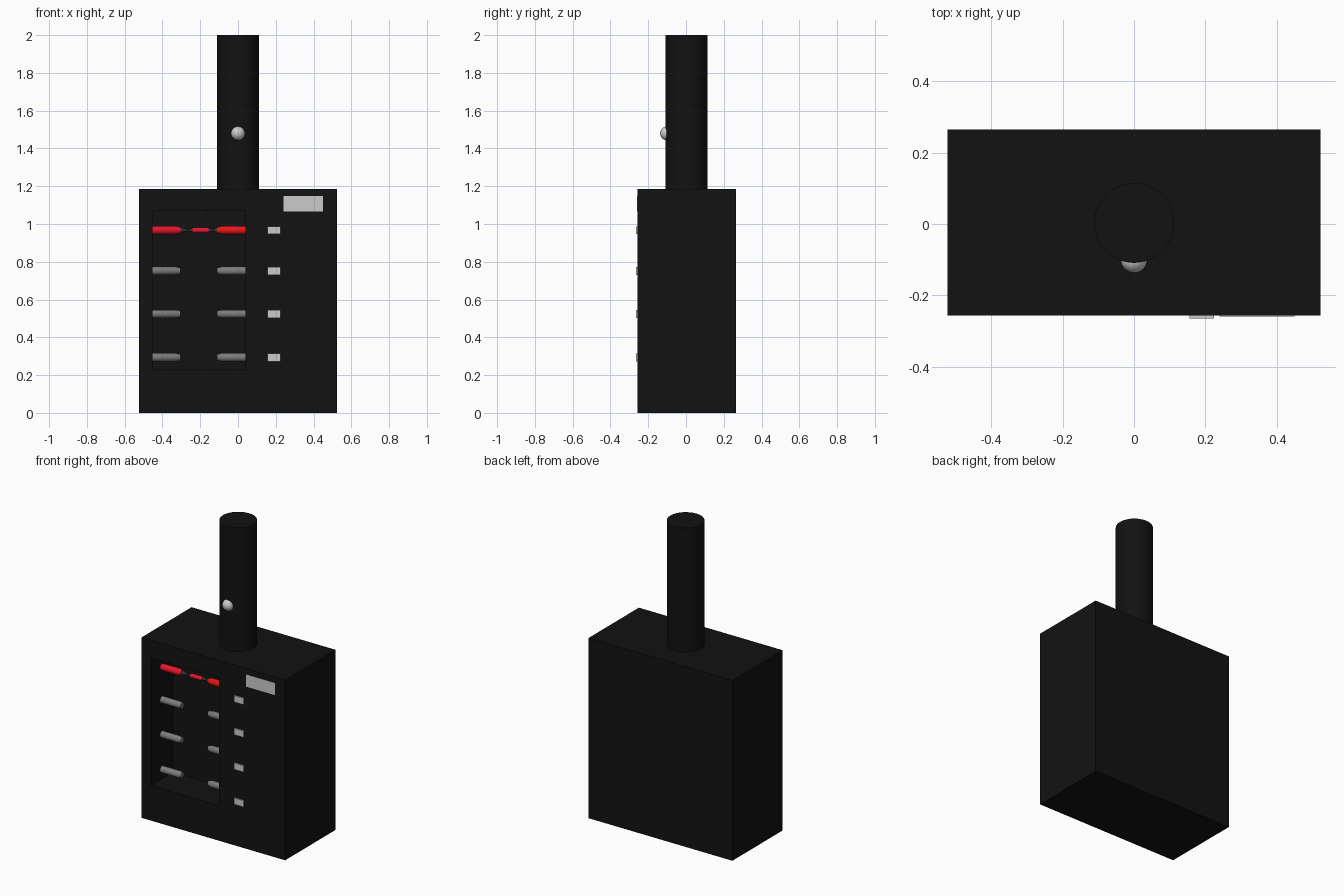
import bpy, bmesh
from math import cos, sin, tau

if "Cube" in bpy.data.objects:
    bpy.data.objects.remove(bpy.data.objects["Cube"])


def material(name, rgb):
    m = bpy.data.materials.new(name)
    m.diffuse_color = (*rgb, 1)
    m.use_nodes = True
    m.node_tree.nodes["Principled BSDF"].inputs["Base Color"].default_value = m.diffuse_color
    return m


BLACK = material("black_casing", (0.006, 0.006, 0.006))
CRIMSON = material("crimson_plastic", (0.8, 0.008, 0.025))
RED = material("red_plastic", (0.8, 0.008, 0.008))
METAL = material("grey_metal", (0.2, 0.2, 0.2))
DARK = material("dark_wire", (0.04, 0.04, 0.04))


def box(name, x0, x1, y0, y1, z0, z1, mat=None):
    bpy.ops.mesh.primitive_cube_add(
        size=1, location=((x0 + x1) / 2, (y0 + y1) / 2, (z0 + z1) / 2))
    ob = bpy.context.object
    ob.name = name
    ob.scale = (x1 - x0, y1 - y0, z1 - z0)
    bpy.ops.object.transform_apply(location=False, rotation=False, scale=True)
    if mat:
        ob.data.materials.append(mat)
    return ob


def smooth(ob):
    bpy.ops.object.select_all(action='DESELECT')
    bpy.context.view_layer.objects.active = ob
    ob.select_set(True)
    bpy.ops.object.shade_smooth_by_angle(angle=0.6)


def lathe_x(name, profile, y, z, mat, n=24):
    """Turn (x, radius) pairs around an axis parallel to x."""
    bm = bmesh.new()
    rings = [[bm.verts.new((x, y + r * cos(tau * i / n), z + r * sin(tau * i / n)))
              for i in range(n)] for x, r in profile]
    for a, b in zip(rings, rings[1:]):
        for i in range(n):
            j = (i + 1) % n
            bm.faces.new((a[i], a[j], b[j], b[i]))
    bm.faces.new(rings[0])
    bm.faces.new(rings[-1])
    bmesh.ops.recalc_face_normals(bm, faces=bm.faces)
    me = bpy.data.meshes.new(name)
    bm.to_mesh(me)
    bm.free()
    ob = bpy.data.objects.new(name, me)
    bpy.context.collection.objects.link(ob)
    me.materials.append(mat)
    smooth(ob)
    return ob


FRONT = -0.257
AXIS_Y = FRONT + 0.115

# Casing with an open bay in its front
casing = box("casing", -0.523, 0.523, FRONT, 0.265, 0, 1.185, BLACK)
cutter = box("bay_cutter", -0.453, 0.04, FRONT - 0.1, FRONT + 0.23, 0.23, 1.07, BLACK)
cutter.hide_render = True
cut = casing.modifiers.new("bay", 'BOOLEAN')
cut.object = cutter
cut.operation = 'DIFFERENCE'
cut.solver = 'EXACT'
bpy.context.view_layer.objects.active = casing
bpy.ops.object.modifier_apply(modifier="bay")
bpy.data.objects.remove(cutter)

# Handle post and its round button
bpy.ops.mesh.primitive_cylinder_add(vertices=48, radius=0.112, depth=0.83,
                                    location=(0, 0.003, 1.585))
post = bpy.context.object
post.name = "handle_post"
post.data.materials.append(BLACK)
smooth(post)
bpy.ops.mesh.primitive_uv_sphere_add(segments=32, ring_count=16, radius=0.037,
                                     location=(0, -0.1, 1.48))
bpy.context.object.name = "button"
smooth(bpy.context.object)

# Rows of stepped terminals, each with a small indicator block
for row, z in enumerate((0.967, 0.752, 0.524, 0.294), 1):
    left, right = (CRIMSON, RED) if row == 1 else (METAL, METAL)
    lathe_x(f"left_terminal_{row}",
            [(-0.453, 0.022), (-0.325, 0.022), (-0.32, 0.019), (-0.305, 0.018)],
            AXIS_Y, z, left)
    lathe_x(f"right_terminal_{row}",
            [(0.04, 0.022), (-0.09, 0.022), (-0.095, 0.019), (-0.112, 0.017)],
            AXIS_Y, z, right)
    box(f"indicator_{row}", 0.155, 0.224, FRONT - 0.008, FRONT + 0.01,
        z - 0.021, z + 0.021)

# Coupled lead between the top terminals
Z = 0.967
lathe_x("coupler", [(-0.24, 0.014), (-0.155, 0.014)], AXIS_Y, Z, CRIMSON)
lathe_x("left_wire", [(-0.306, 0.015), (-0.27, 0.005), (-0.255, 0.006), (-0.238, 0.012)],
        AXIS_Y, Z, DARK)
lathe_x("right_wire", [(-0.157, 0.012), (-0.14, 0.006), (-0.128, 0.005), (-0.11, 0.015)],
        AXIS_Y, Z, DARK)

# Flush display plate in the upper corner
box("display_plate", 0.24, 0.45, FRONT - 0.002, FRONT + 0.01, 1.067, 1.147)
